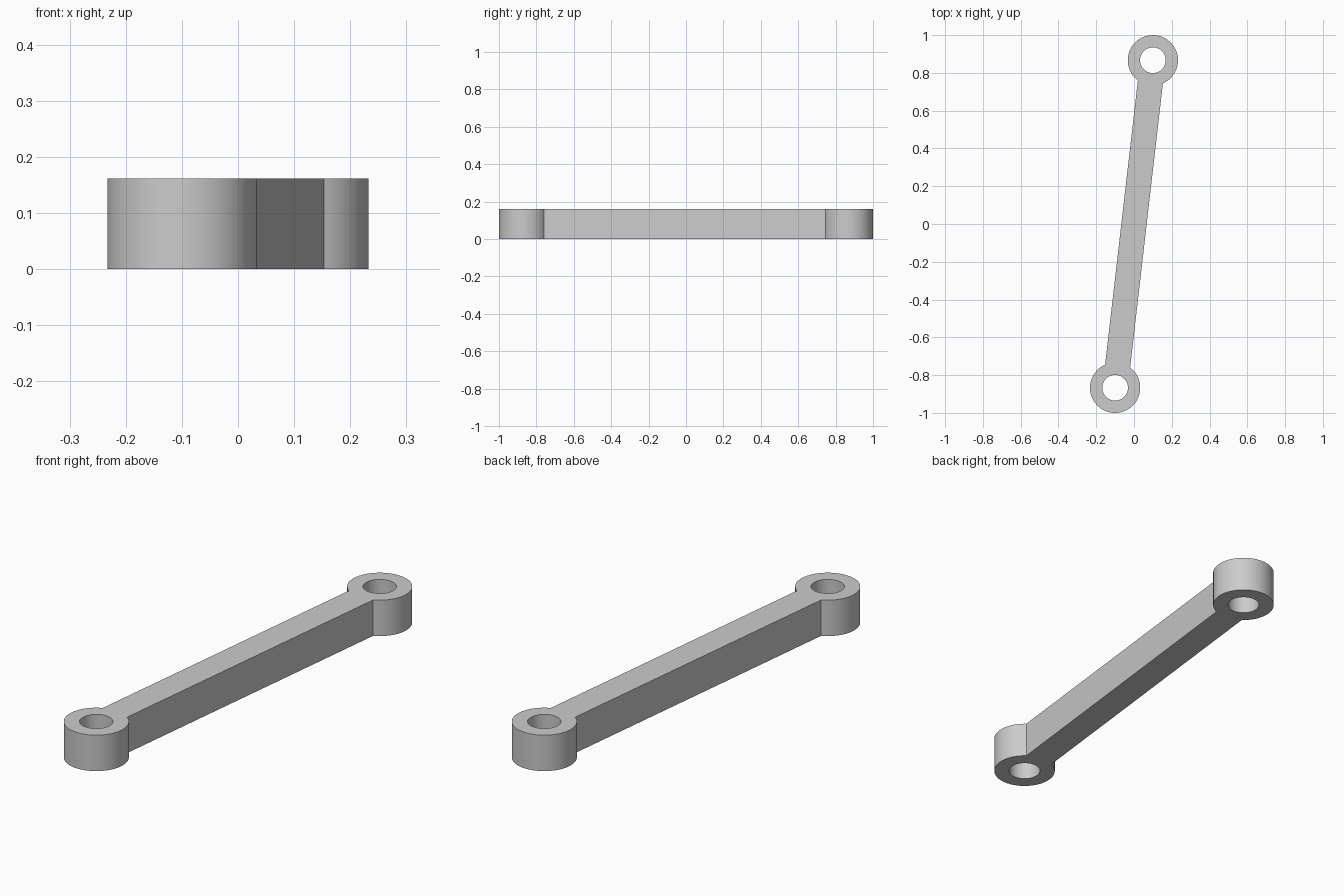
import bpy
import bmesh
from math import pi, sin, cos, asin, atan2
from mathutils import Vector

cube = bpy.data.objects.get("Cube")
if cube:
    bpy.data.objects.remove(cube, do_unlink=True)

EYE = Vector((0.1, 0.867))     # centre of the back eye; the front eye mirrors it
OUTER, HOLE, HALF_BAR, HEIGHT = 0.133, 0.068, 0.0667, 0.162
SEGMENTS = 72

grey = bpy.data.materials.new("light grey")
grey.use_nodes = True
colour = (0.6, 0.6, 0.6, 1)
grey.diffuse_color = colour
grey.node_tree.nodes["Principled BSDF"].inputs["Base Color"].default_value = colour


def arc(centre, radius, start, sweep, steps):
    return [centre + radius * Vector((cos(start + sweep * i / steps),
                                      sin(start + sweep * i / steps)))
            for i in range(steps + 1)]


def add_loop(curve, points):
    spline = curve.splines.new("POLY")
    spline.points.add(len(points) - 1)
    for slot, p in zip(spline.points, points):
        slot.co = (p.x, p.y, 0, 1)
    spline.use_cyclic_u = True


# Filled profile: two round eyes joined by a straight bar, with a hole in each eye
profile = bpy.data.curves.new("link_arm", "CURVE")
profile.dimensions = "2D"
profile.fill_mode = "BOTH"
profile.extrude = HEIGHT / 2

axis = atan2(EYE.y, EYE.x)
neck = asin(HALF_BAR / OUTER)
outline = []
for centre, facing in ((EYE, axis), (-EYE, axis + pi)):
    outline += arc(centre, OUTER, facing - pi + neck, 2 * (pi - neck), SEGMENTS)
add_loop(profile, outline)
for centre in (EYE, -EYE):
    add_loop(profile, arc(centre, HOLE, 0, 2 * pi, SEGMENTS)[:-1])

# Turn the profile into a solid resting on the ground
arm = bpy.data.objects.new("link_arm", profile)
bpy.context.collection.objects.link(arm)
bpy.ops.object.select_all(action="DESELECT")
arm.select_set(True)
bpy.context.view_layer.objects.active = arm
bpy.ops.object.convert(target="MESH")
arm = bpy.context.object

bm = bmesh.new()
bm.from_mesh(arm.data)
bmesh.ops.remove_doubles(bm, verts=bm.verts, dist=0.0001)
bmesh.ops.translate(bm, verts=bm.verts, vec=(0, 0, HEIGHT / 2))
bmesh.ops.recalc_face_normals(bm, faces=bm.faces)
bm.to_mesh(arm.data)
bm.free()

arm.data.materials.clear()
arm.data.materials.append(grey)
bpy.ops.object.shade_smooth_by_angle(angle=pi / 6)
